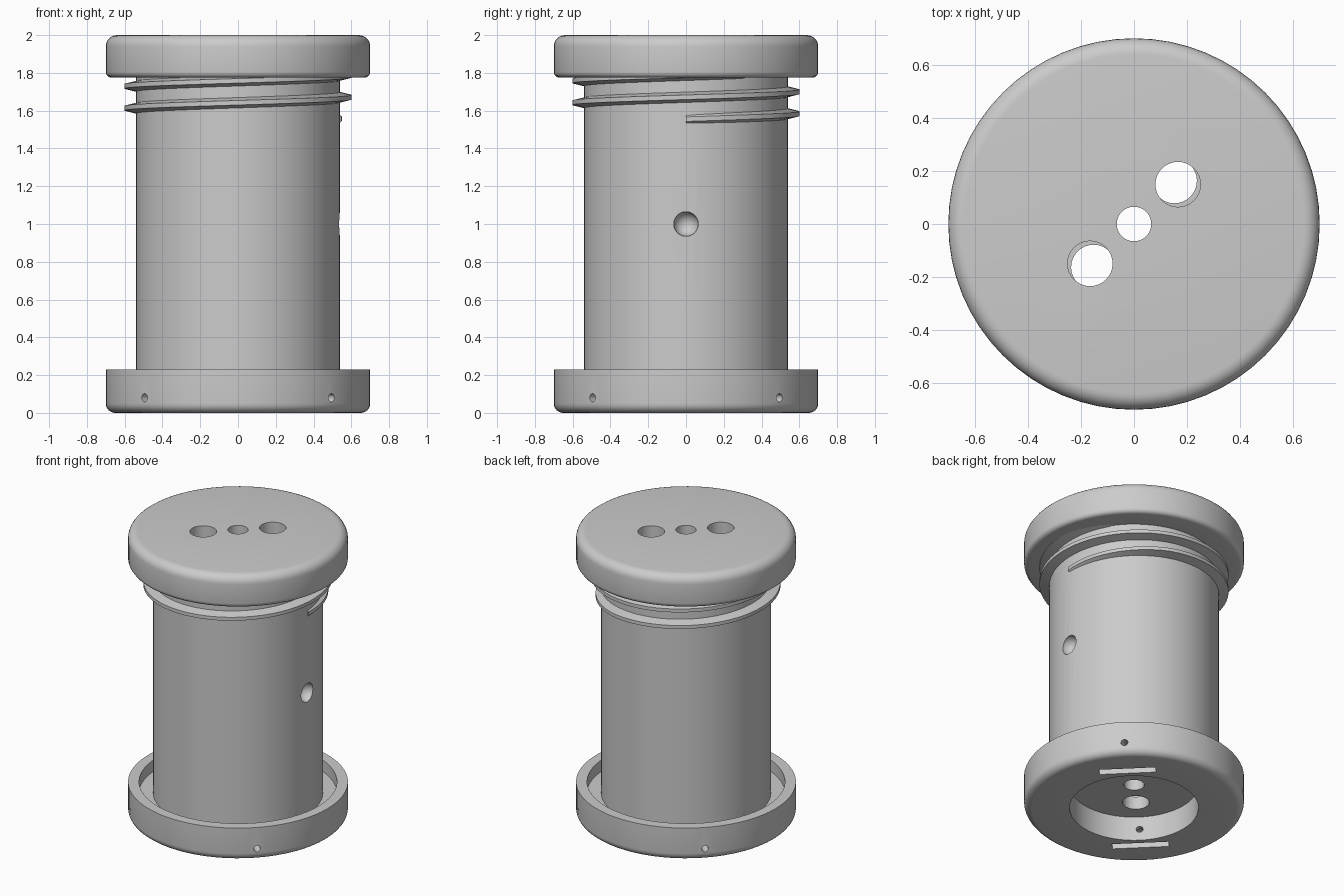
import bpy, bmesh, math
from mathutils import Matrix, Vector

if "Cube" in bpy.data.objects:
    bpy.data.objects.remove(bpy.data.objects["Cube"])

SEG = 64


def new_object(name, bm):
    bmesh.ops.recalc_face_normals(bm, faces=bm.faces)
    me = bpy.data.meshes.new(name)
    bm.to_mesh(me)
    bm.free()
    ob = bpy.data.objects.new(name, me)
    bpy.context.collection.objects.link(ob)
    return ob


def arc(cx, cz, r, a0, a1, n=6):
    return [(cx + r * math.cos(math.radians(a0 + (a1 - a0) * i / n)),
             cz + r * math.sin(math.radians(a0 + (a1 - a0) * i / n))) for i in range(n + 1)]


def sweep(name, rings, closed):
    bm = bmesh.new()
    rows = [[bm.verts.new(p) for p in ring] for ring in rings]
    n = len(rows[0])
    for i in range(len(rows) if closed else len(rows) - 1):
        a, b = rows[i], rows[(i + 1) % len(rows)]
        for j in range(n):
            k = (j + 1) % n
            bm.faces.new((a[j], a[k], b[k], b[j]))
    if not closed:
        bm.faces.new(rows[0])
        bm.faces.new(rows[-1][::-1])
    return new_object(name, bm)


def polar(r, a, z):
    return (r * math.cos(a), r * math.sin(a), z)


def cut(target, bm):
    cutter = new_object("cutter", bm)
    cutter.hide_render = True
    mod = target.modifiers.new("cut", 'BOOLEAN')
    mod.operation = 'DIFFERENCE'
    mod.solver = 'EXACT'
    mod.object = cutter
    bpy.context.view_layer.objects.active = target
    bpy.ops.object.modifier_apply(modifier=mod.name)
    bpy.data.objects.remove(cutter)


def add_cylinder(bm, r, depth, matrix):
    bmesh.ops.create_cone(bm, cap_ends=True, segments=32, radius1=r, radius2=r,
                          depth=depth, matrix=matrix)


# Hollow spool: recessed base with grooved rim, tube and rounded top flange
profile = ([(0.065, 0.17), (0.41, 0.17), (0.41, 0)]
           + arc(0.65, 0.05, 0.05, -90, 0)
           + [(0.70, 0.23), (0.63, 0.23), (0.63, 0.15), (0.54, 0.15), (0.54, 1.775)]
           + arc(0.67, 1.805, 0.03, -90, 0, 4)
           + arc(0.64, 1.94, 0.06, 0, 90)
           + [(0.065, 2), (0.065, 1.91), (0.44, 1.91), (0.44, 0.26), (0.065, 0.26)])
spool = sweep("spool_body", [[polar(r, 2 * math.pi * i / SEG, z) for r, z in profile]
                             for i in range(SEG)], True)

# Cord holes: the floor pair is turned slightly from the top pair
bm = bmesh.new()
for angle, z in ((42, 1.95), (47, 0.21)):
    for turn in (0, 180):
        p = polar(0.223, math.radians(angle + turn), z)
        add_cylinder(bm, 0.085, 0.3, Matrix.Translation(p))
cut(spool, bm)

# Four radial pin holes in the base
bm = bmesh.new()
for k in range(4):
    rot = Matrix.Rotation(math.radians(45 + 90 * k), 4, 'Z')
    add_cylinder(bm, 0.022, 0.45, rot @ Matrix.Translation((0.58, 0, 0.08))
                 @ Matrix.Rotation(math.pi / 2, 4, 'Y'))
cut(spool, bm)

# Two slots in the underside
bm = bmesh.new()
for angle in (45, 225):
    rot = Matrix.Rotation(math.radians(angle), 4, 'Z')
    bmesh.ops.create_cube(bm, size=1, matrix=rot @ Matrix.Translation((0.475, 0, 0.02))
                          @ Matrix.Diagonal((0.06, 0.36, 0.2, 1)))
cut(spool, bm)

# Alignment dimple on the right side
bm = bmesh.new()
bmesh.ops.create_uvsphere(bm, u_segments=32, v_segments=16, radius=0.065,
                          matrix=Matrix.Translation((0.535, 0, 1.0)))
cut(spool, bm)

# Helical thread fading in at its lower end
rings = []
steps = int(2.1 * SEG)
for i in range(steps + 1):
    a = 2 * math.pi * i / SEG
    z = 1.555 + 0.116 * i / SEG
    out = 0.548 + 0.054 * min(1, i / (SEG * 0.2))
    rings.append([polar(0.53, a, z - 0.03), polar(out, a, z - 0.012),
                  polar(out, a, z + 0.012), polar(0.53, a, z + 0.03)])
thread = sweep("screw_thread", rings, False)

for ob in (spool, thread):
    bpy.ops.object.select_all(action='DESELECT')
    ob.select_set(True)
    bpy.context.view_layer.objects.active = ob
    bpy.ops.object.shade_smooth_by_angle(angle=math.radians(30))
